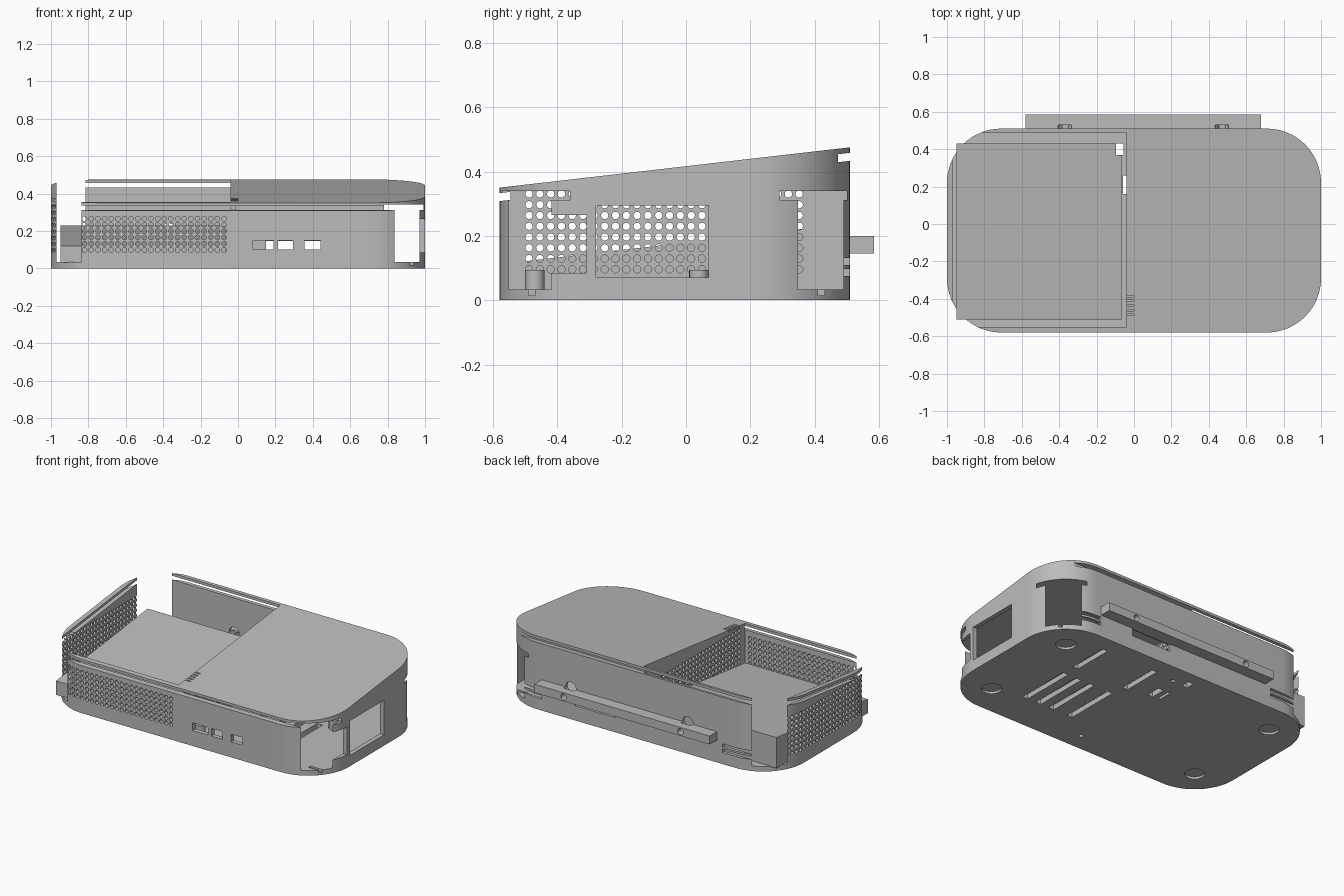
import bpy, bmesh, math
from mathutils import Vector, Matrix

old = bpy.data.objects.get("Cube")
if old:
    bpy.data.objects.remove(old, do_unlink=True)

grey = bpy.data.materials.new("plain grey")
grey.use_nodes = True
grey.diffuse_color = (0.5, 0.5, 0.5, 1)
grey.node_tree.nodes["Principled BSDF"].inputs["Base Color"].default_value = (0.5, 0.5, 0.5, 1)

FRONT, BACK, FLOOR = -0.58, 0.51, 0.033
LOW, SLOPE = 0.35, 0.115          # top height at the front edge, rise per unit of y


def top(y):
    return LOW + (y - FRONT) * SLOPE


def finish(name, bm):
    bmesh.ops.recalc_face_normals(bm, faces=bm.faces)
    mesh = bpy.data.meshes.new(name)
    bm.to_mesh(mesh)
    bm.free()
    mesh.materials.append(grey)
    ob = bpy.data.objects.new(name, mesh)
    bpy.context.collection.objects.link(ob)
    return ob


def add_box(bm, x, y, z):
    made = bmesh.ops.create_cube(bm, size=1)["verts"]
    for v in made:
        v.co = Vector([(a + b) / 2 + c * (b - a) for (a, b), c in zip((x, y, z), v.co)])
    return made


def box(name, x, y, z):
    bm = bmesh.new()
    add_box(bm, x, y, z)
    return finish(name, bm)


def sloped_box(name, x, y, below, above):
    """Box whose bottom and top run parallel to the sloping roof."""
    bm = bmesh.new()
    for v in add_box(bm, x, y, (0, 1)):
        v.co.z = top(v.co.y) + (above if v.co.z > 0.5 else below)
    return finish(name, bm)


def rods(name, centres, radius, length, axis, sides=12):
    """Parallel cylinders along one axis."""
    turn = {"X": Matrix.Rotation(math.pi / 2, 4, "Y"),
            "Y": Matrix.Rotation(math.pi / 2, 4, "X"), "Z": Matrix()}[axis]
    bm = bmesh.new()
    for c in centres:
        bmesh.ops.create_cone(bm, cap_ends=True, segments=sides, radius1=radius, radius2=radius,
                              depth=length, matrix=Matrix.Translation(c) @ turn)
    return finish(name, bm)


def cut(target, cutter, keep=False):
    cutter.hide_render = True
    mod = target.modifiers.new("cut", "BOOLEAN")
    mod.operation, mod.solver, mod.object = "DIFFERENCE", "EXACT", cutter
    bpy.context.view_layer.objects.active = target
    bpy.ops.object.modifier_apply(modifier=mod.name)
    if not keep:
        bpy.data.objects.remove(cutter, do_unlink=True)


def cut_box(target, x, y, z):
    cut(target, box("cutter", x, y, z))


# Rounded case body with a sloping roof
R, N = 0.29, 16
bm = bmesh.new()
ring = []
for q, (cx, cy) in enumerate([(1 - R, BACK - R), (R - 1, BACK - R),
                              (R - 1, FRONT + R), (1 - R, FRONT + R)]):
    for i in range(N + 1):
        a = (q + i / N) * math.pi / 2
        ring.append(bm.verts.new((cx + R * math.cos(a), cy + R * math.sin(a), 0)))
base = bm.faces.new(ring)
roof = bmesh.ops.extrude_face_region(bm, geom=[base])["geom"]
for v in roof:
    if isinstance(v, bmesh.types.BMVert):
        v.co.z = top(v.co.y)
case = finish("case_body", bm)

# Square cavities that break through the round corners; a partition stays between
inside = (-0.55, 0.49)
cut_box(case, (-0.97, -0.04), inside, (FLOOR, 0.6))
cut_box(case, (-0.01, 0.97), inside, (FLOOR, 0.325))
cut_box(case, (-0.01, 0.991), (-0.571, 0.501), (0.312, 0.34))
cut_box(case, (0.5, 0.9993), (-0.548, -0.31), (0.085, 0.265))

# Sloping slot for the sliding cover, continued as grooves along front and back
cut(case, sloped_box("cutter", (-1.1, -0.04), (-0.7, 0.7), -0.042, -0.017))
for y in ((-0.7, -0.545), (0.472, 0.7)):
    cut(case, sloped_box("cutter", (-0.05, 1.1), y, -0.042, -0.017))

# Side window, front ports, back port and back corner slits
cut_box(case, (0.9, 1.1), (-0.28, 0.07), (0.07, 0.295))
for x in ((0.08, 0.19), (0.215, 0.295), (0.355, 0.44)):
    cut_box(case, x, (-0.7, -0.5), (0.1, 0.15))
cut_box(case, (0.15, 0.44), (0.45, 0.7), (0.095, 0.15))
for z in ((0.075, 0.097), (0.11, 0.132)):
    for x in ((-1.1, -0.62), (0.68, 1.1)):
        cut_box(case, x, (0.48, 0.7), z)

# Floor vents
for x in (0.56, 0.46, 0.36, 0.22):
    cut_box(case, (x - 0.02, x + 0.02), (-0.33, 0.04), (-0.1, 0.1))
for x in (0.56, 0.18):
    cut_box(case, (x - 0.02, x + 0.02), (0.13, 0.4), (-0.1, 0.1))
cut_box(case, (-0.06, -0.041), (0.16, 0.26), (-0.1, 0.1))
cut_box(case, (-0.009, 0.03), (0.16, 0.26), (-0.1, 0.1))
cable_gap = ((-0.095, -0.055), (0.37, 0.43), (-0.1, 0.5))
cut_box(case, *cable_gap)
cut(case, rods("cutter", [(0.02, 0.38, 0), (0.02, -0.46, 0)], 0.014, 0.2, "Z"))

# Foot recesses and small corner notches
feet = [(x, y, 0) for x in (-0.78, 0.78) for y in (-0.375, 0.305)]
cut(case, rods("cutter", feet, 0.06, 0.03, "Z", 32))
for y in (-0.48, 0.42):
    cut_box(case, (0.85, 1.1), (y - 0.01, y + 0.01), (0.015, 0.1))

# Fine slits in the roof beside the opening
for i in range(5):
    y = -0.485 + i * 0.025
    cut_box(case, (-0.05, 0), (y - 0.004, y + 0.004), (top(y) - 0.015, 0.6))

# Perforated front, left-hand side wall and partition
cut(case, rods("cutter", [(-0.82 + 0.0355 * i, -0.56, 0.098 + 0.0335 * k)
                          for i in range(22) for k in range(6)], 0.0125, 0.1, "Y"))
cut(case, rods("cutter", [(-0.51, -0.488 + 0.0336 * i, 0.096 + 0.0335 * k)
                          for i in range(26) for k in range(8)], 0.0115, 1.04, "X"))

# Mounting rail with keyholes through rail and wall
rail = box("mounting_rail", (-0.58, 0.68), (0.5, 0.585), (0.145, 0.2))
keys = (-0.37, 0.47)
wide = rods("cutter", [(x, 0.47, 0.205) for x in keys], 0.037, 0.12, "Y", 24)
cut(case, wide, keep=True)
cut(rail, wide)
cut(rail, rods("cutter", [(x, 0.54, 0.172) for x in keys], 0.02, 0.2, "Y", 20))

# Wedge-shaped block in the open bay
bm = bmesh.new()
for v in add_box(bm, (-0.95, -0.068), (-0.51, 0.43), (FLOOR - 0.003, 0.2)):
    if v.co.z > 0.1:
        v.co.z = 0.12 + (v.co.y + 0.51) * 0.117
block = finish("bay_block", bm)
cut_box(block, *cable_gap)

# Standoffs for a circuit board
posts = rods("board_standoffs", [(x, y, 0.062) for x in (0.06, 0.66) for y in (-0.47, 0.04)],
             0.03, 0.064, "Z", 24)

# Smooth curved walls, crisp edges
bpy.ops.object.select_all(action="DESELECT")
for ob in (case, rail, block, posts):
    ob.select_set(True)
bpy.context.view_layer.objects.active = case
bpy.ops.object.shade_smooth_by_angle(angle=math.radians(25))
